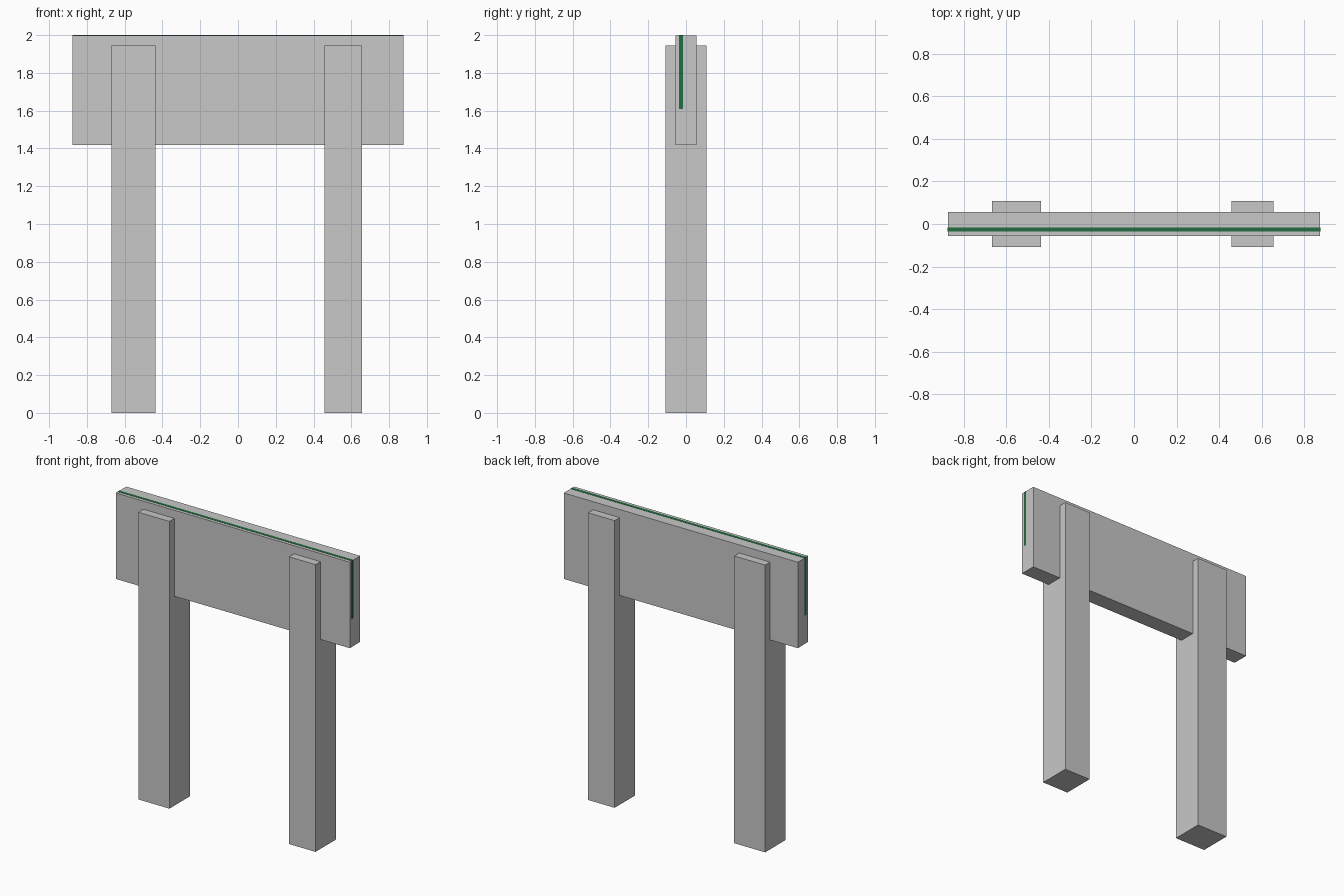
import bpy

old = bpy.data.objects.get("Cube")
if old:
    bpy.data.objects.remove(old, do_unlink=True)


def make_material(name, color):
    mat = bpy.data.materials.new(name)
    mat.use_nodes = True
    mat.diffuse_color = color
    mat.node_tree.nodes["Principled BSDF"].inputs["Base Color"].default_value = color
    return mat


def box(name, low, high, mat):
    """Box spanning two opposite corners."""
    center = [(a + b) / 2 for a, b in zip(low, high)]
    bpy.ops.mesh.primitive_cube_add(size=1, location=center)
    obj = bpy.context.object
    obj.name = name
    obj.scale = [b - a for a, b in zip(low, high)]
    bpy.ops.object.transform_apply(location=False, rotation=False, scale=True)
    obj.data.materials.append(mat)
    return obj


grey = make_material("light grey", (0.58, 0.58, 0.58, 1))
green = make_material("dark green", (0.016, 0.15, 0.05, 1))

HALF_WIDTH, HALF_DEPTH, TOP = 0.876, 0.056, 2.0
LEG_DEPTH, LEG_TOP = 0.109, 1.944
PROUD = 0.001  # keeps the strip clear of the board's faces

# Upright board
box("sign_board", (-HALF_WIDTH, -HALF_DEPTH, 1.417), (HALF_WIDTH, HALF_DEPTH, TOP - PROUD), grey)

# Thin sheet set in the board, showing along its top and both ends
box("inlaid_sheet", (-HALF_WIDTH - PROUD, -0.036, 1.608), (HALF_WIDTH + PROUD, -0.016, TOP), green)

# Posts, the right one slightly wider
for name, x0, x1 in (("right_post", -0.669, -0.437), ("left_post", 0.458, 0.657)):
    box(name, (x0, -LEG_DEPTH, 0), (x1, LEG_DEPTH, LEG_TOP), grey)
